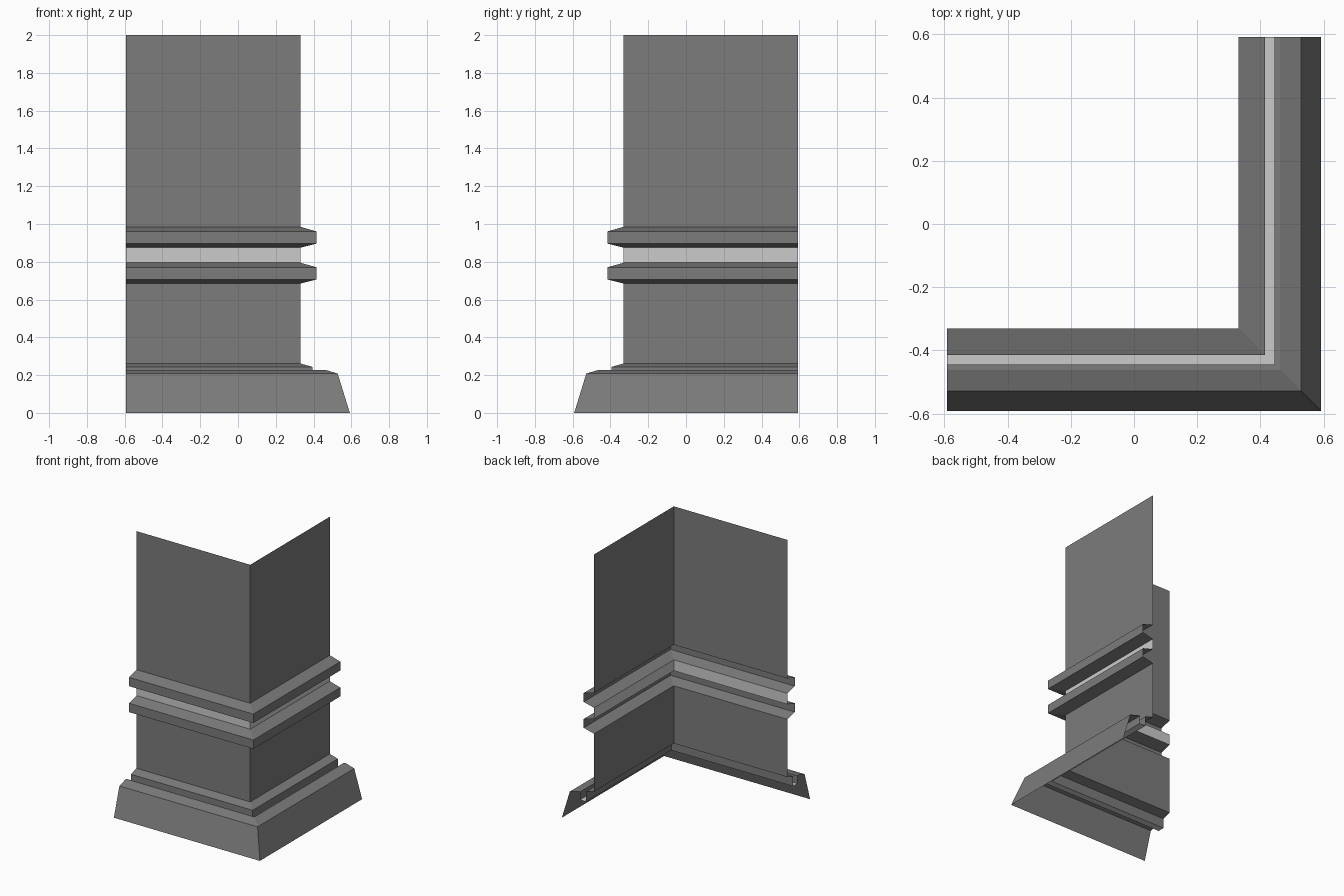
import bpy

if "Cube" in bpy.data.objects:
    bpy.data.objects.remove(bpy.data.objects["Cube"])

END = 0.592  # where both legs of the L-shaped corner stop


def material(name, v):
    m = bpy.data.materials.new(name)
    m.diffuse_color = (v, v, v, 1)
    m.use_nodes = True
    m.node_tree.nodes["Principled BSDF"].inputs["Base Color"].default_value = m.diffuse_color
    return m


dark = material("dark_grey", 0.2)
light = material("light_grey", 0.8)


def corner_strip(name, profile, mat):
    """Sweep an open (offset, z) profile, listed top to bottom, round a mitred corner."""
    verts, faces = [], []
    for d, z in profile:
        verts += [(-END, -d, z), (d, -d, z), (d, END, z)]
    for i in range(len(profile) - 1):
        a, b = 3 * i, 3 * i + 3
        for k in range(2):
            faces.append((b + k, b + k + 1, a + k + 1, a + k))
    mesh = bpy.data.meshes.new(name)
    mesh.from_pydata(verts, [], faces)
    mesh.materials.append(mat)
    bpy.context.collection.objects.link(bpy.data.objects.new(name, mesh))


W = 0.33   # wall face
B = 0.415  # band face

# Plain wall panels
corner_strip("upper_wall", [(W, 2.0), (W, 0.985)], dark)
corner_strip("lower_wall", [(W, 0.685), (W, 0.262)], dark)

# Two projecting bands with a light strip between
for name, z in (("upper_band", 0.875), ("lower_band", 0.685)):
    corner_strip(name, [(W, z + 0.11), (B, z + 0.086), (B, z + 0.021), (W, z)], dark)
corner_strip("light_strip", [(W, 0.875), (W, 0.795)], light)

# Skirting: ledge, light groove floor, sloping plinth
corner_strip("skirting_ledge", [(W, 0.262), (0.395, 0.243), (0.395, 0.17)], dark)
corner_strip("groove_strip", [(0.395, 0.17), (0.445, 0.17)], light)
corner_strip("plinth", [(0.445, 0.17), (0.445, 0.228), (0.462, 0.228),
                        (0.528, 0.208), (END, 0)], dark)
